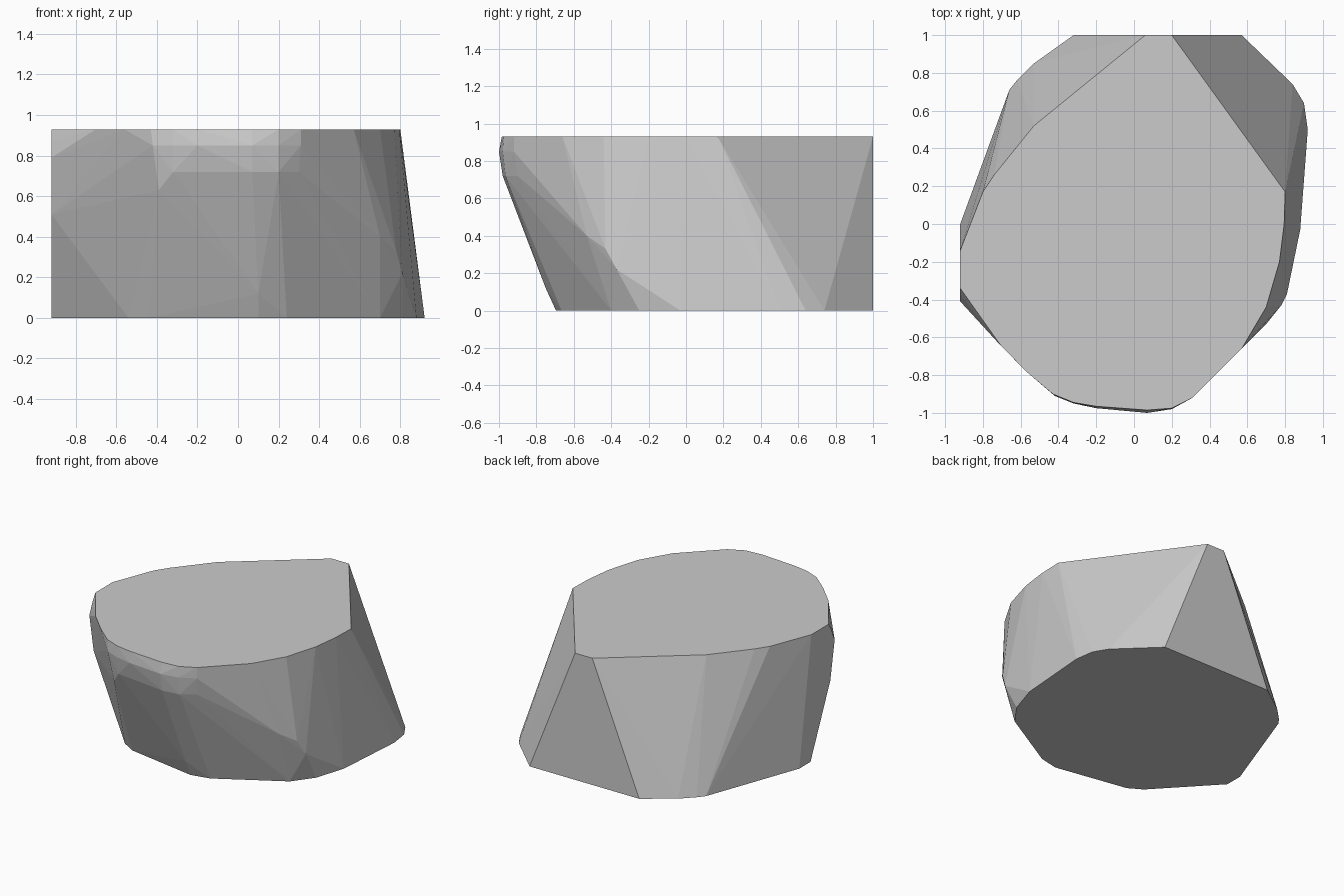
import bpy, bmesh

# flat top outline
top = [(0.06, 1), (0.2, 1), (0.8, 0.17), (0.795, 0), (0.77, -0.2), (0.7, -0.44),
       (0.57, -0.66), (0.31, -0.92), (0.2, -0.975), (0.07, -0.985), (-0.2, -0.965),
       (-0.32, -0.945), (-0.43, -0.9), (-0.56, -0.79), (-0.7, -0.65),
       (-0.92, -0.34), (-0.92, -0.14), (-0.8, 0.17), (-0.74, 0.26), (-0.53, 0.52)]

# flat base outline
base = [(-0.32, 1), (0.57, 1), (0.84, 0.74), (0.9, 0.64), (0.92, 0.5), (0.88, -0.03),
        (0.81, -0.25), (0.7, -0.4), (0.24, -0.665), (0.1, -0.695), (-0.44, -0.6),
        (-0.54, -0.54), (-0.92, -0.13), (-0.92, 0), (-0.66, 0.71), (-0.62, 0.76),
        (-0.53, 0.85)]

# worn bulges between base and top
bulge = [(0.07, -1, 0.85), (0.2, -0.98, 0.85), (0.31, -0.92, 0.85), (-0.2, -0.975, 0.85),
         (-0.32, -0.95, 0.85), (-0.42, -0.91, 0.85), (0.07, -0.98, 0.72),
         (0.2, -0.965, 0.72), (0.3, -0.9, 0.72), (-0.32, -0.93, 0.72),
         (-0.39, -0.88, 0.63), (0.1, -0.75, 0.12), (0.81, -0.37, 0.22),
         (0.78, -0.43, 0.33), (0.7, -0.53, 0.4), (0.57, -0.66, 0.55),
         (-0.92, -0.375, 0.87), (-0.92, -0.41, 0.79), (-0.92, -0.36, 0.51)]

# rock: one faceted convex solid
bm = bmesh.new()
for p in [(x, y, 0.93) for x, y in top] + [(x, y, 0) for x, y in base] + bulge:
    bm.verts.new(p)
hull = bmesh.ops.convex_hull(bm, input=bm.verts[:])
unused = {g for g in hull["geom_interior"] + hull["geom_unused"]
          if isinstance(g, bmesh.types.BMVert)}
bmesh.ops.delete(bm, geom=list(unused), context="VERTS")
bmesh.ops.dissolve_limit(bm, angle_limit=0.01, verts=bm.verts[:], edges=bm.edges[:])
bmesh.ops.recalc_face_normals(bm, faces=bm.faces[:])
mesh = bpy.data.meshes.new("rock")
bm.to_mesh(mesh)
bm.free()
bpy.context.collection.objects.link(bpy.data.objects.new("rock", mesh))
